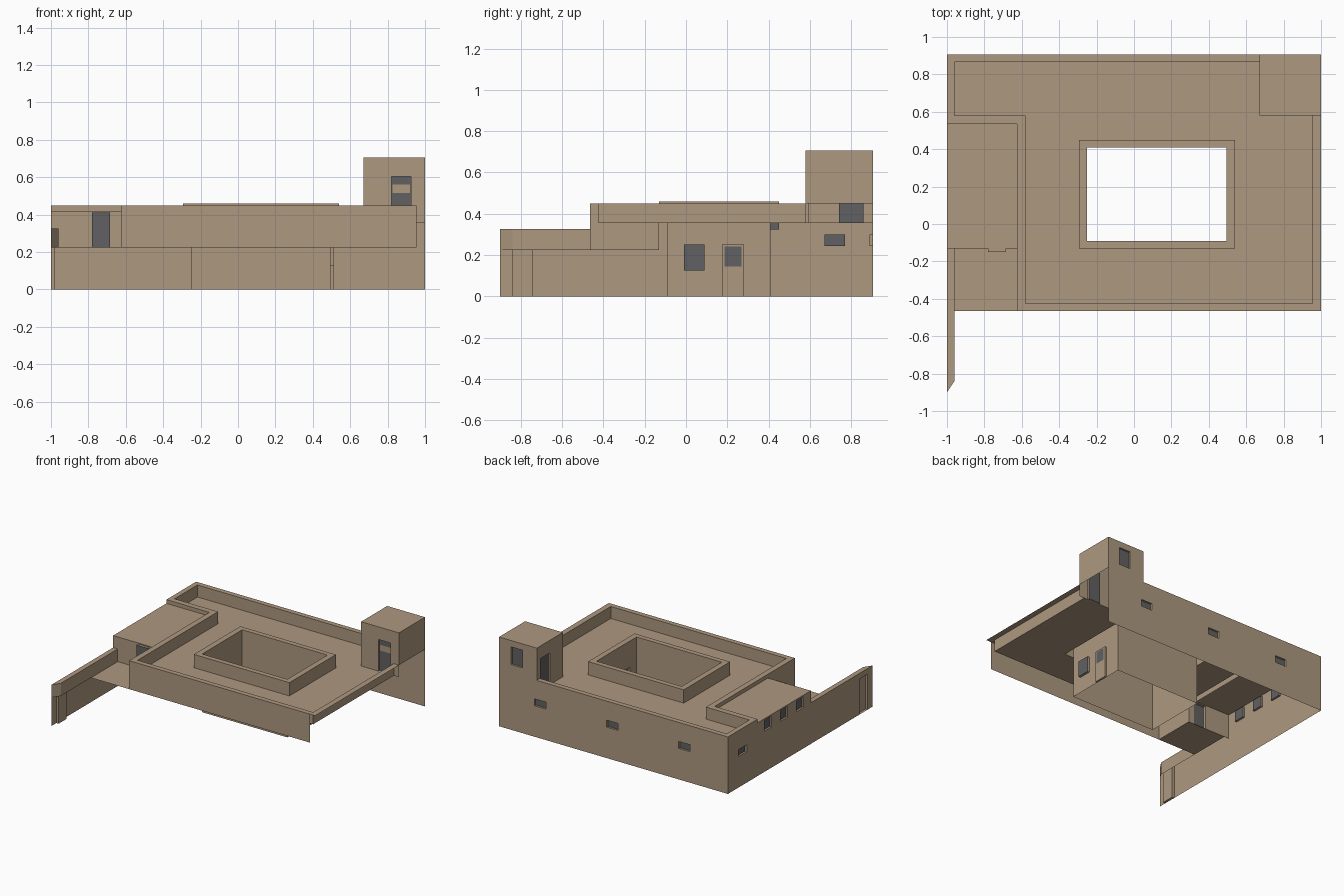
import bpy
import bmesh

cube = bpy.data.objects.get("Cube")
if cube:
    bpy.data.objects.remove(cube, do_unlink=True)


def make_material(name, colour):
    mat = bpy.data.materials.new(name)
    mat.use_nodes = True
    mat.diffuse_color = colour
    node = mat.node_tree.nodes["Principled BSDF"]
    node.inputs["Base Color"].default_value = colour
    node.inputs["Roughness"].default_value = 0.9
    return mat


CLAY, GLASS = 0, 1
MATERIALS = [make_material("clay_plaster", (0.42, 0.315, 0.215, 1)),
             make_material("dark_glass", (0.12, 0.12, 0.125, 1))]

# Shared levels
ROOF, PARAPET, TERRACE, ROOM, FENCE, TOWER = 0.355, 0.45, 0.225, 0.42, 0.325, 0.705


def finish(name, bm):
    bmesh.ops.remove_doubles(bm, verts=bm.verts, dist=0.0001)
    mesh = bpy.data.meshes.new(name)
    bm.to_mesh(mesh)
    bm.free()
    for mat in MATERIALS:
        mesh.materials.append(mat)
    obj = bpy.data.objects.new(name, mesh)
    bpy.context.collection.objects.link(obj)
    return obj


def add_face(bm, points, mat=CLAY):
    face = bm.faces.new([bm.verts.new(p) for p in points])
    face.material_index = mat


def panel(name, axis, pos, u0, u1, v0, v1, openings=()):
    """Sheet across an axis; openings are (u0, u1, v0, v1, reveal depth, pane)."""
    bm = bmesh.new()

    def at(u, v, d=0.0):
        p = [u, v]
        p.insert(axis, pos + d)
        return p

    us = sorted({u0, u1, *(c for o in openings for c in o[:2])})
    vs = sorted({v0, v1, *(c for o in openings for c in o[2:4])})
    for a, b in zip(us, us[1:]):
        for c, d in zip(vs, vs[1:]):
            mu, mv = (a + b) / 2, (c + d) / 2
            if not any(o[0] < mu < o[1] and o[2] < mv < o[3] for o in openings):
                add_face(bm, [at(a, c), at(b, c), at(b, d), at(a, d)])
    # Reveals and panes
    for a, b, c, d, depth, pane in openings:
        if depth:
            ring = [(a, c), (b, c), (b, d), (a, d)]
            add_face(bm, [at(u, v, depth) for u, v in ring], pane)
            for p, q in zip(ring, ring[1:] + ring[:1]):
                add_face(bm, [at(*p), at(*q), at(*q, depth), at(*p, depth)])
    return finish(name, bm)


def ribbon(name, path, z0, z1, closed=False):
    """Upright sheet following a plan path."""
    bm = bmesh.new()
    ends = path[1:] + (path[:1] if closed else [])
    for (x, y), (s, t) in zip(path, ends):
        add_face(bm, [(x, y, z0), (s, t, z0), (s, t, z1), (x, y, z1)])
    return finish(name, bm)


def flats(name, z, rects):
    """Level strips given as (x0, x1, y0, y1)."""
    bm = bmesh.new()
    for a, b, c, d in rects:
        add_face(bm, [(a, c, z), (b, c, z), (b, d, z), (a, d, z)])
    return finish(name, bm)


def hole(a, b, c, d):
    return (a, b, c, d, 0, CLAY)


def window(u, v, w, h, depth):
    return (u - w / 2, u + w / 2, v - h / 2, v + h / 2, depth, GLASS)


# Outer walls with small slit windows
panel("back_wall", 1, 0.905, -1, 1, 0, PARAPET,
      [window(x, 0.272, 0.1, 0.055, -0.015) for x in (-0.62, 0.01, 0.64)])
panel("left_wall_rear", 0, -1, 0.535, 0.905, 0, PARAPET,
      [window(0.72, 0.272, 0.1, 0.055, 0.015)])
panel("left_wall_room", 0, -1, -0.13, 0.535, 0, ROOM,
      [window(y, 0.365, 0.09, 0.085, 0.015) for y in (0.005, 0.205, 0.405)])
panel("left_wall_yard", 0, -1, -0.9, -0.13, 0, FENCE,
      [(-0.84, -0.74, 0, 0.28, 0.02, CLAY)])
panel("front_skirt", 1, -0.465, -0.625, 0.955, TERRACE, PARAPET)

# Thickened upper part of the yard wall, with its slanted end
ribbon("yard_wall_inner", [(-1, -0.9), (-0.96, -0.84), (-0.96, -0.13)], TERRACE, FENCE)
bm = bmesh.new()
add_face(bm, [(-1, -0.9, FENCE), (-0.96, -0.84, FENCE),
              (-0.96, -0.13, FENCE), (-1, -0.13, FENCE)])
finish("yard_wall_cap", bm)

# Main roof, open over the courtyard, stair tower and side room
panel("main_roof", 2, ROOF, -0.96, 0.955, -0.425, 0.865,
      [hole(-0.295, 0.54, -0.13, 0.45), hole(0.67, 0.955, 0.58, 0.865),
       hole(-0.96, -0.58, -0.425, 0.58)])
ribbon("parapet_inner",
       [(0.67, 0.865), (-0.96, 0.865), (-0.96, 0.58), (-0.58, 0.58),
        (-0.58, -0.425), (0.955, -0.425), (0.955, 0.58)], ROOF, PARAPET)
ribbon("parapet_outer_step", [(-1, 0.535), (-0.625, 0.535), (-0.625, -0.13)],
       ROOF, PARAPET)
panel("terrace_side_wall", 0, -0.625, -0.465, -0.13, TERRACE, PARAPET)
flats("parapet_cap", PARAPET,
      [(-1, 0.67, 0.865, 0.905), (-1, -0.96, 0.58, 0.865),
       (-1, -0.58, 0.535, 0.58), (-0.625, -0.58, -0.425, 0.535),
       (-0.625, 1, -0.465, -0.425), (0.955, 1, -0.425, 0.58)])

# Side room and terrace
flats("room_roof", ROOM, [(-1, -0.625, -0.13, 0.535)])
panel("room_front", 1, -0.13, -1, -0.625, TERRACE, ROOM,
      [(-0.78, -0.685, TERRACE, 0.412, -0.02, GLASS)])
flats("terrace_floor", TERRACE, [(-0.96, -0.625, -0.465, -0.13)])

# Courtyard walls and raised kerb
RIM = 0.46
panel("courtyard_right_wall", 0, 0.495, -0.09, 0.41, 0, RIM,
      [window(0.04, 0.188, 0.1, 0.125, 0.018),
       (0.175, 0.28, 0, 0.25, 0.015, CLAY)])
panel("courtyard_door_glass", 0, 0.512, 0.187, 0.268, 0.145, 0.24).data.polygons[0].material_index = GLASS
ribbon("courtyard_walls", [(0.495, 0.41), (-0.25, 0.41), (-0.25, -0.09), (0.495, -0.09)],
       0, RIM)
ribbon("courtyard_kerb", [(-0.295, -0.13), (0.54, -0.13), (0.54, 0.45), (-0.295, 0.45)],
       ROOF, RIM, closed=True)
panel("courtyard_cap", 2, RIM, -0.295, 0.54, -0.13, 0.45,
      [hole(-0.25, 0.495, -0.09, 0.41)])

# Stair tower
panel("tower_front", 1, 0.58, 0.67, 1, ROOF, TOWER,
      [(0.82, 0.925, ROOF, 0.605, 0.015, GLASS)])
panel("tower_door_band", 1, 0.592, 0.825, 0.92, 0.515, 0.56)
panel("tower_left", 0, 0.67, 0.58, 0.905, ROOF, TOWER,
      [(0.74, 0.86, ROOF, 0.605, 0.015, GLASS)])
panel("tower_right", 0, 1, 0.58, 0.905, PARAPET, TOWER)
panel("tower_back", 1, 0.905, 0.67, 1, PARAPET, TOWER,
      [window(0.845, 0.585, 0.1, 0.14, -0.015)])
flats("tower_roof", TOWER, [(0.67, 1, 0.58, 0.905)])
